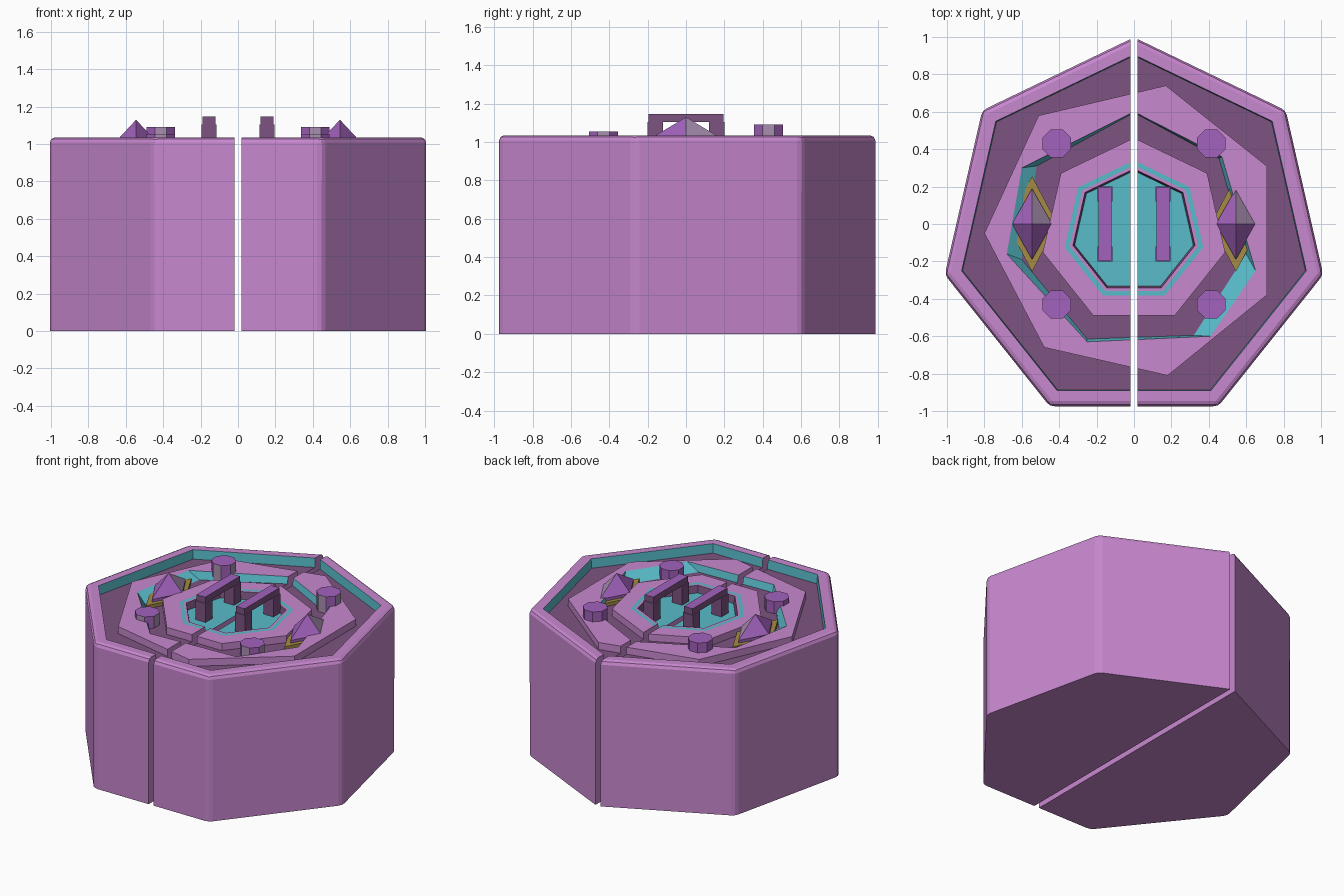
import bpy, bmesh, math
from mathutils import Vector

if "Cube" in bpy.data.objects:
    bpy.data.objects.remove(bpy.data.objects["Cube"])

CY = -0.04      # centre of the seven-sided plan
GAP = 0.02      # half width of the slot between the two halves
FLOOR, PLATE, RIM = 0.97, 1.02, 1.035


def material(name, hex_code):
    m = bpy.data.materials.new(name)
    c = [int(hex_code[i:i + 2], 16) / 255 for i in (0, 2, 4)]
    m.diffuse_color = [v / 12.92 if v <= 0.04045 else ((v + 0.055) / 1.055) ** 2.4 for v in c] + [1]
    m.use_nodes = True
    m.node_tree.nodes["Principled BSDF"].inputs["Base Color"].default_value = m.diffuse_color
    return m


PINK, DARK, CYAN, GOLD, PURPLE, GREY = range(6)
MATS = [material("orchid pink", "C888CF"), material("dark plum", "7D5381"),
        material("cyan", "58BCCA"), material("gold", "A58C45"),
        material("purple", "A262BC"), material("grey lilac", "AA90B2")]


def finish(bm, name):
    bmesh.ops.recalc_face_normals(bm, faces=bm.faces)
    mesh = bpy.data.meshes.new(name)
    bm.to_mesh(mesh)
    bm.free()
    for m in MATS:
        mesh.materials.append(m)
    ob = bpy.data.objects.new(name, mesh)
    bpy.context.collection.objects.link(ob)
    return ob


def hepta(r):
    return [(r * math.sin(k * math.tau / 7), CY + r * math.cos(k * math.tau / 7)) for k in range(7)]


def prism(name, pts, z0, z1, side, top, rule=None):
    bm = bmesh.new()
    lo = [bm.verts.new((x, y, z0)) for x, y in pts]
    hi = [bm.verts.new((x, y, z1)) for x, y in pts]
    bm.faces.new(lo)
    bm.faces.new(hi)
    for i in range(len(pts)):
        j = (i + 1) % len(pts)
        bm.faces.new((lo[i], lo[j], hi[j], hi[i]))
    bmesh.ops.recalc_face_normals(bm, faces=bm.faces)
    for f in bm.faces:
        f.material_index = top if f.normal.z > 0.5 else side
        if rule and rule(f.normal):
            f.material_index = GREY
    return finish(bm, name)


def box(name, x, y, sx, sy, z0, z1, side, top):
    prism(name, [(x - sx, y - sy), (x + sx, y - sy), (x + sx, y + sy), (x - sx, y + sy)],
          z0, z1, side, top)


# Twisted raised ring: outer edge, hole at the top, hole at the floor
ring_out = [(.17, .74), (.71, .31), (.71, -.38), (.18, -.81), (-.48, -.66), (-.80, -.05), (-.51, .58)]
hole_top = [(0, .60), (.47, .36), (.65, -.25), (.41, -.60), (-.25, -.63), (-.68, -.16), (-.60, .30)]
hole_low = [(0, .595), (.455, .35), (.60, -.16), (.32, -.595), (-.25, -.615), (-.60, -.19), (-.52, .31)]

# Body sections from the base up and inward: outline, height, colour of the band leading to it
sections = [
    (hepta(1.038), 0, PINK), (hepta(1.038), RIM, PINK),          # outer wall
    (hepta(.945), RIM, PINK), (hepta(.94), FLOOR, CYAN),         # rim and its inner wall
    (ring_out, FLOOR, DARK), (ring_out, PLATE, PINK),            # outer channel, raised ring
    (hole_top, PLATE, PINK), (hole_low, FLOOR, CYAN),            # ring top, sloped wall
    (hepta(.50), FLOOR, DARK), (hepta(.50), PLATE, PINK),        # inner channel, centre plate
    (hepta(.38), PLATE, PINK), (hepta(.353), PLATE, CYAN),       # plate top, inlaid stripe
    (hepta(.335), PLATE, PINK), (hepta(.325), FLOOR, DARK),      # lip and basin wall
]


def build_body():
    bm = bmesh.new()
    loops = [[bm.verts.new((x, y, z)) for x, y in pts] for pts, z, _ in sections]
    bm.faces.new(loops[0])
    bm.faces.new(loops[-1]).material_index = CYAN
    for n in range(1, len(loops)):
        a, b = loops[n - 1], loops[n]
        for i in range(7):
            j = (i + 1) % 7
            bm.faces.new((a[i], a[j], b[j], b[i])).material_index = sections[n][2]
    bmesh.ops.recalc_face_normals(bm, faces=bm.faces)
    # soften the outer upright edges and the rim edge
    top, low = set(loops[1]), set(loops[0])
    soft = [e for e in bm.edges if e.verts[0] in top | low and e.verts[1] in top | low
            and not (e.verts[0] in low and e.verts[1] in low)]
    bmesh.ops.bevel(bm, geom=soft, offset=0.028, segments=2, profile=0.5, affect='EDGES')
    return bm


# Two halves either side of the slot
for side, name in ((-1, "left_body_half"), (1, "right_body_half")):
    bm = build_body()
    cut = bmesh.ops.bisect_plane(bm, geom=bm.verts[:] + bm.edges[:] + bm.faces[:], dist=1e-5,
                                 plane_co=Vector((side * GAP, 0, 0)),
                                 plane_no=Vector((side, 0, 0)), clear_inner=True)
    edges = [e for e in cut["geom_cut"] if isinstance(e, bmesh.types.BMEdge) and e.is_boundary]
    for f in bmesh.ops.edgenet_fill(bm, edges=edges)["faces"]:
        f.material_index = PINK
    finish(bm, name)

for side, word in ((-1, "left"), (1, "right")):
    # handle: two legs and a crossbar
    x = side * 0.155
    box(word + "_handle_bar", x, 0, .034, .195, 1.103, 1.147, DARK, PURPLE)
    for y, end in ((-.16, "front"), (.16, "back")):
        box(f"{word}_handle_{end}_leg", x, y, .04, .04, FLOOR - .01, 1.104, DARK, PURPLE)

    # gold diamond seat under the spike
    x = side * 0.545
    prism(word + "_gold_diamond", [(x - .135, 0), (x, -.255), (x + .135, 0), (x, .255)],
          FLOOR - .01, 0.995, GOLD, GOLD)

    # four-sided spike with one pale face
    bm = bmesh.new()
    base = [bm.verts.new((x + dx, dy, 1.015)) for dx, dy in ((-.107, 0), (0, -.19), (.107, 0), (0, .19))]
    stem = [bm.verts.new((v.co.x, v.co.y, 0.99)) for v in base]
    tip = bm.verts.new((x, 0, 1.13))
    bm.faces.new(stem)
    for i in range(4):
        j = (i + 1) % 4
        bm.faces.new((base[i], base[j], tip)).material_index = GREY if i == 2 else PURPLE
        bm.faces.new((stem[i], stem[j], base[j], base[i])).material_index = PURPLE
    finish(bm, word + "_spike")

    # eight-sided studs, taller at the back
    for y, top, end in ((-.43, 1.055, "front"), (.43, 1.09, "back")):
        pts = [(side * .413 + .082 * math.cos((k + .5) * math.tau / 8),
                y + .082 * math.sin((k + .5) * math.tau / 8)) for k in range(8)]
        prism(f"{word}_{end}_stud", pts, FLOOR, top, PURPLE, PURPLE,
              lambda n: n.y < -.9 or n.x > .9)
